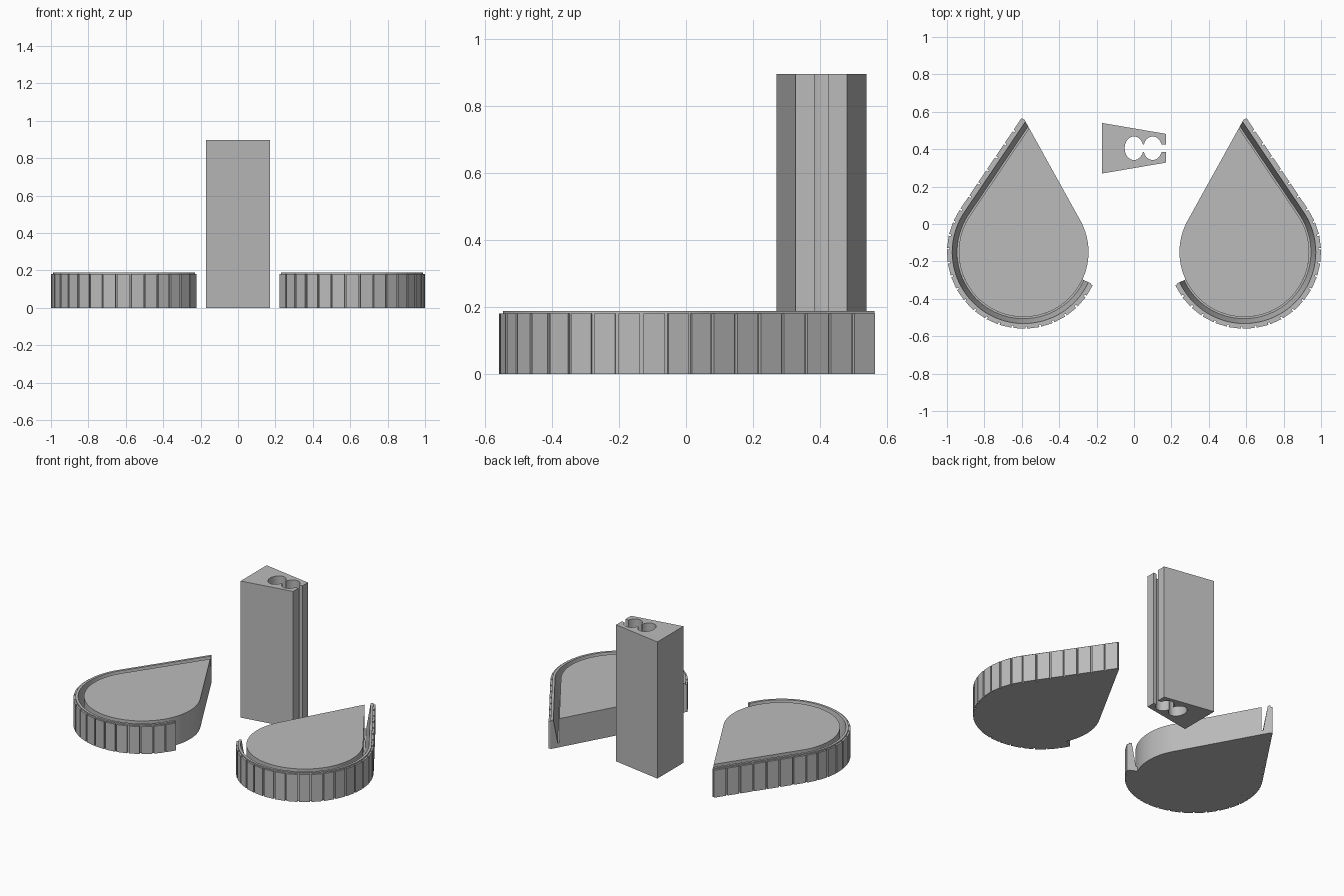
import bpy, bmesh, math
from mathutils import Vector
from mathutils.geometry import intersect_line_line_2d, intersect_line_line

old = bpy.data.objects.get("Cube")
if old:
    bpy.data.objects.remove(old, do_unlink=True)

grey = bpy.data.materials.new("plain_grey")
grey.use_nodes = True
grey.diffuse_color = (0.5, 0.5, 0.5, 1)
grey.node_tree.nodes["Principled BSDF"].inputs["Base Color"].default_value = (0.5, 0.5, 0.5, 1)

HEIGHT = 0.188
CENTRE = Vector((0.59, -0.15))
CORE_R, RIM_R, PANEL_R = 0.347, 0.398, 0.41
OUTER, INNER, END = math.radians(34), math.radians(151), math.radians(-155)


def polar(r, a):
    return CENTRE + Vector((math.cos(a), math.sin(a))) * r


def along(a):
    return Vector((-math.sin(a), math.cos(a)))


def tip(r):
    """Where the outer straight side at offset r meets the open straight side."""
    p, d = polar(r, OUTER), along(OUTER)
    q, e = polar(CORE_R, INNER), along(INNER)
    w = q - p
    return p + d * ((w.x * e.y - w.y * e.x) / (d.x * e.y - d.y * e.x))


def arc(r, a, b, n):
    return [polar(r, a + (b - a) * i / n) for i in range(n + 1)]


def add_prism(bm, outline, z0, z1):
    low = [bm.verts.new((p[0], p[1], z0)) for p in outline]
    high = [bm.verts.new((p[0], p[1], z1)) for p in outline]
    bm.faces.new(low[::-1])
    bm.faces.new(high)
    for i in range(len(low)):
        j = (i + 1) % len(low)
        bm.faces.new((low[i], low[j], high[j], high[i]))


def finish(name, bm, side=1, smooth=True):
    for v in bm.verts:
        v.co.x *= side
    bmesh.ops.recalc_face_normals(bm, faces=bm.faces)
    mesh = bpy.data.meshes.new(name)
    bm.to_mesh(mesh)
    bm.free()
    mesh.materials.append(grey)
    ob = bpy.data.objects.new(name, mesh)
    bpy.context.collection.objects.link(ob)
    if smooth:
        bpy.ops.object.select_all(action='DESELECT')
        ob.select_set(True)
        bpy.context.view_layer.objects.active = ob
        bpy.ops.object.shade_smooth_by_angle(angle=math.radians(25))


def teardrop(prefix, side):
    # solid teardrop core
    bm = bmesh.new()
    add_prism(bm, [tip(CORE_R)] + arc(CORE_R, INNER, OUTER + math.tau, 64), 0, HEIGHT)
    finish(prefix + "_core", bm, side)

    # rim wall with a tapered groove, swept along the outer side
    section = [(CORE_R, 0), (RIM_R, 0), (RIM_R, HEIGHT), (0.382, HEIGHT),
               (0.356, 0.03), (CORE_R, 0.03)]
    bm = bmesh.new()
    lanes = [[bm.verts.new((p.x, p.y, z)) for p in [tip(r)] + arc(r, OUTER, END, 54)]
             for r, z in section]
    for i in range(len(lanes)):
        a, b = lanes[i - 1], lanes[i]
        for k in range(len(a) - 1):
            bm.faces.new((a[k], a[k + 1], b[k + 1], b[k]))
    for k in (0, -1):
        bm.faces.new([lane[k] for lane in lanes])
    finish(prefix + "_rim", bm, side)

    # flat grip panels around the rim
    bm = bmesh.new()
    root, gap = RIM_R - 0.01, 0.005
    step = (END - OUTER) / 18
    for i in range(18):
        a = OUTER + step * i - gap / PANEL_R
        b = OUTER + step * (i + 1) + gap / PANEL_R
        add_prism(bm, [polar(root, a), polar(PANEL_R, a), polar(PANEL_R, b), polar(root, b)],
                  0, 0.18)
    d, out = along(OUTER), polar(1, OUTER) - CENTRE
    length = (tip(RIM_R) - polar(RIM_R, OUTER)).length
    for i in range(7):
        a = polar(root, OUTER) + d * (length * i / 7 + gap)
        b = polar(root, OUTER) + d * (length * (i + 1) / 7 - gap)
        rise = out * (PANEL_R - root)
        add_prism(bm, [a, a + rise, b + rise, b], 0, 0.18)
    finish(prefix + "_grip_panels", bm, side, smooth=False)


teardrop("left", 1)
teardrop("right", -1)

# tapered post: two round channels joined by a neck and open through a slot
MID, RX, RY, SLOT = 0.405, 0.05, 0.063, 0.02
half = [(-0.17, 0.135), (0.17, 0.077), (0.17, SLOT)]
a0 = math.asin(SLOT / RY)
for cx, stop in ((0.1, math.pi - a0), (0, math.pi)):
    for i in range(17):
        a = a0 + (stop - a0) * i / 16
        half.append((cx + RX * math.cos(a), RY * math.sin(a)))
bm = bmesh.new()
for s in (1, -1):
    add_prism(bm, [(x, MID + s * abs(y)) for x, y in half + [(-0.17, 0)]], 0, 0.897)
# merge the two halves into one body along the back web
bmesh.ops.remove_doubles(bm, verts=bm.verts, dist=0.0001)
web = [f for f in bm.faces if all(abs(v.co.y - MID) < 0.001 for v in f.verts)]
bmesh.ops.delete(bm, geom=web, context='FACES')
seam = [e for e in bm.edges if all(abs(v.co.y - MID) < 0.001 for v in e.verts)
        and all(abs(v.co.x + 0.17) < 0.001 for v in e.verts)]
bmesh.ops.dissolve_edges(bm, edges=seam, use_verts=False)
finish("post", bm)
